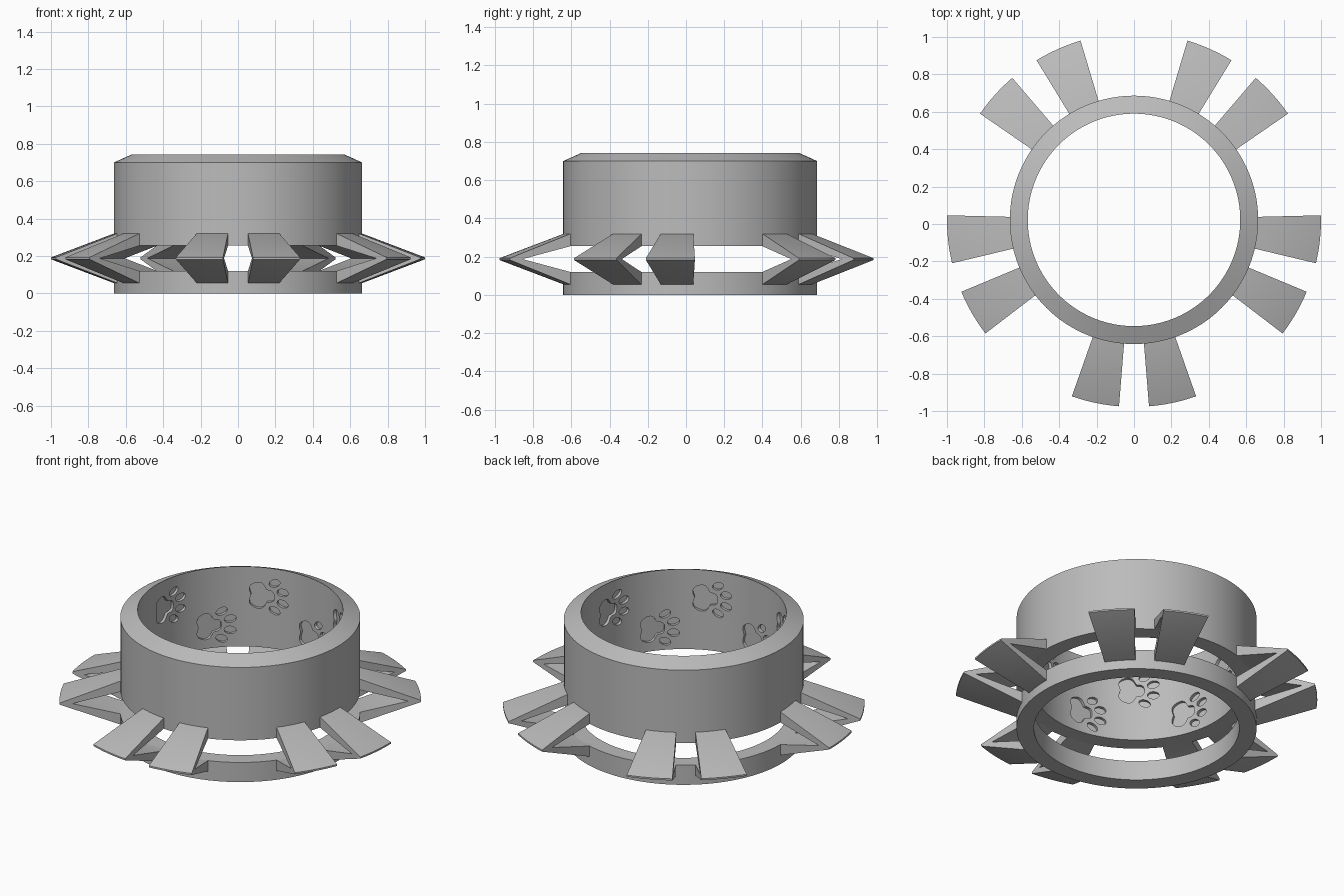
import bpy, bmesh
from math import sin, cos, pi, radians

if "Cube" in bpy.data.objects:
    bpy.data.objects.remove(bpy.data.objects["Cube"])

CENTRE_Y = 0.022
OUTER, INNER = 0.664, 0.568
GAP_LOW, GAP_HIGH, MID = 0.12, 0.255, 0.1875

grey = bpy.data.materials.new("plain grey")
grey.use_nodes = True
colour = (0.5, 0.5, 0.5, 1)
grey.diffuse_color = colour
grey.node_tree.nodes["Principled BSDF"].inputs["Base Color"].default_value = colour


def polar(r, angle, z):
    return (r * cos(angle), CENTRE_Y + r * sin(angle), z)


def make_object(name, bm):
    bmesh.ops.recalc_face_normals(bm, faces=bm.faces)
    mesh = bpy.data.meshes.new(name)
    bm.to_mesh(mesh)
    bm.free()
    mesh.materials.append(grey)
    obj = bpy.data.objects.new(name, mesh)
    bpy.context.collection.objects.link(obj)
    return obj


def sweep(bm, profile, start, end, steps, closed=False):
    """Turn an (r, z) profile about the upright axis."""
    count = steps if closed else steps + 1
    loops = [[bm.verts.new(polar(r, start + (end - start) * i / steps, z))
              for r, z in profile] for i in range(count)]
    n = len(profile)
    for i in range(steps):
        a, b = loops[i], loops[(i + 1) % count]
        for j in range(n):
            k = (j + 1) % n
            bm.faces.new((a[j], a[k], b[k], b[j]))
    if not closed:
        bm.faces.new(loops[0])
        bm.faces.new(loops[-1])


def band(name, profile):
    bm = bmesh.new()
    sweep(bm, profile, 0, 2 * pi, 128, closed=True)
    return make_object(name, bm)


# Two ring bands with an open slot between them
band("lower_band", [(INNER, 0), (OUTER, 0), (OUTER, GAP_LOW), (INNER, GAP_LOW)])
upper = band("upper_band", [(INNER, GAP_HIGH), (OUTER, GAP_HIGH),
                            (OUTER, 0.70), (INNER, 0.743)])

# Hollow pointed spikes: every third of fifteen places is left empty
half = [(0.64, GAP_HIGH), (0.64, 0.32), (OUTER, 0.32), (1.0, MID + 0.005)]
spike = half + [(r, 2 * MID - z) for r, z in reversed(half)]
spike += [(OUTER, GAP_LOW), (0.93, MID), (OUTER, GAP_HIGH)]
for i in range(15):
    if i % 3:
        mid = radians(90 + 24 * i)
        bm = bmesh.new()
        sweep(bm, spike, mid - radians(7.4), mid + radians(7.4), 6)
        make_object(f"spike_{i}", bm)


# Paw prints sunk into the inner wall of the upper band
def add_cutter(bm, outline, angle, height):
    inner, outer = [[bm.verts.new(polar(r, angle - u / INNER, height + v))
                     for u, v in outline] for r in (0.54, 0.586)]
    n = len(outline)
    bm.faces.new(inner)
    bm.faces.new(outer)
    for j in range(n):
        k = (j + 1) % n
        bm.faces.new((inner[j], inner[k], outer[k], outer[j]))


def oval(u, v, length, width, tilt, steps=20):
    points = []
    for i in range(steps):
        t = 2 * pi * i / steps
        a, b = length * cos(t), width * sin(t)
        points.append((u + a * cos(tilt) - b * sin(tilt),
                       v + a * sin(tilt) + b * cos(tilt)))
    return points


def pad_outline(steps=40):
    """Rounded three-lobed heel pad, with its point towards the toes."""
    points = []
    for i in range(steps):
        t = 2 * pi * i / steps
        r = 0.07 + 0.014 * cos(3 * t) - 0.012 * cos(t) - 0.004 * cos(6 * t)
        points.append((-0.035 + r * cos(t), r * sin(t)))
    return points


paw = [pad_outline()]
for side in (-1, 1):
    paw.append(oval(0.035, side * 0.083, 0.034, 0.022, side * 0.45))
    paw.append(oval(0.083, side * 0.034, 0.034, 0.023, side * 0.15))

bm = bmesh.new()
for i in range(12):
    for outline in paw:
        add_cutter(bm, outline, radians(19 + 30 * i), 0.39 if i % 2 == 0 else 0.57)
cutter = make_object("paw_cutter", bm)
cutter.hide_render = True

cut = upper.modifiers.new("paw prints", "BOOLEAN")
cut.operation = "DIFFERENCE"
cut.solver = "EXACT"
cut.object = cutter
bpy.context.view_layer.objects.active = upper
bpy.ops.object.modifier_apply(modifier=cut.name)
bpy.data.objects.remove(cutter)

# Smooth the round walls and keep the edges crisp
for obj in bpy.context.collection.objects:
    obj.select_set(obj.type == "MESH")
bpy.ops.object.shade_smooth_by_angle(angle=radians(25))
